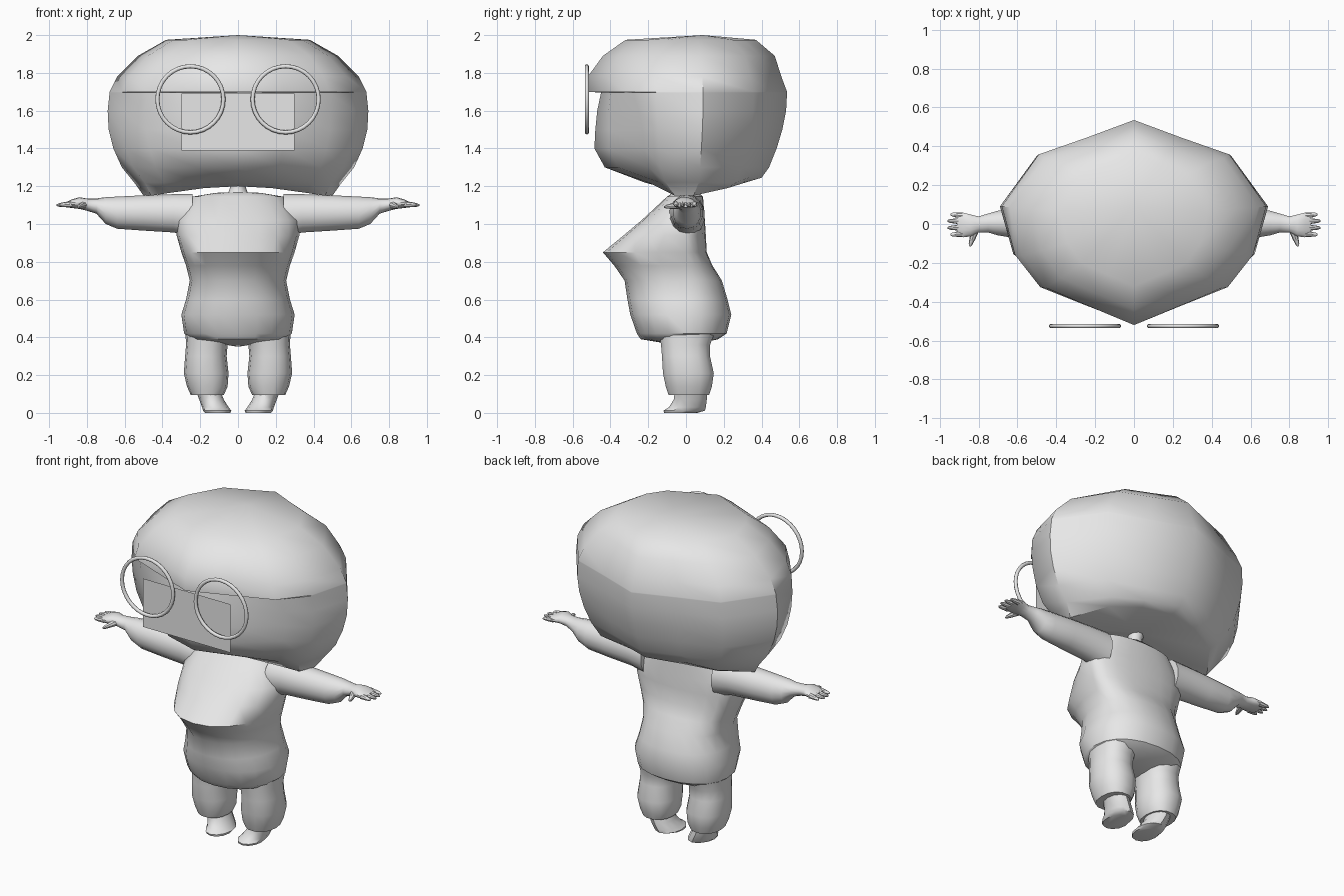
import bpy, bmesh, math
from mathutils import Vector

if "Cube" in bpy.data.objects:
    bpy.data.objects.remove(bpy.data.objects["Cube"])

grey = bpy.data.materials.new("plain grey")
grey.diffuse_color = (0.8, 0.8, 0.8, 1)
grey.use_nodes = True
grey.node_tree.nodes["Principled BSDF"].inputs["Base Color"].default_value = grey.diffuse_color


def make(name, bm, angle=40):
    bmesh.ops.recalc_face_normals(bm, faces=bm.faces)
    me = bpy.data.meshes.new(name)
    bm.to_mesh(me)
    bm.free()
    ob = bpy.data.objects.new(name, me)
    bpy.context.collection.objects.link(ob)
    me.materials.append(grey)
    bpy.ops.object.select_all(action='DESELECT')
    ob.select_set(True)
    bpy.context.view_layer.objects.active = ob
    bpy.ops.object.shade_smooth_by_angle(angle=math.radians(angle))
    return ob


def loft(name, rings, start=None, end=None, angle=40, mirror=False):
    """Skin closed rings; optional pole points close the two ends."""
    bm = bmesh.new()
    vs = [[bm.verts.new(p) for p in r] for r in rings]
    n = len(vs[0])
    for a, b in zip(vs, vs[1:]):
        for i in range(n):
            j = (i + 1) % n
            bm.faces.new((a[i], a[j], b[j], b[i]))
    for ring, pole in ((vs[0], start), (vs[-1], end)):
        if pole is None:
            bm.faces.new(ring)
        else:
            c = bm.verts.new(pole)
            for i in range(n):
                bm.faces.new((ring[i], ring[(i + 1) % n], c))
    if mirror:
        g = bmesh.ops.duplicate(bm, geom=bm.verts[:] + bm.edges[:] + bm.faces[:])
        for v in g["geom"]:
            if isinstance(v, bmesh.types.BMVert):
                v.co.x *= -1
    return make(name, bm, angle)


def oval(n, a0, a1, b0, b1, ca=None, cb=None, p=2.0):
    """Oval in two axes between the given limits, with its own centre."""
    ca = (a0 + a1) / 2 if ca is None else ca
    cb = (b0 + b1) / 2 if cb is None else cb
    out = []
    for i in range(n):
        t = 2 * math.pi * i / n
        c, s = math.cos(t), math.sin(t)
        c = math.copysign(abs(c) ** (2 / p), c)
        s = math.copysign(abs(s) ** (2 / p), s)
        out.append((ca + c * ((a1 - ca) if c > 0 else (ca - a0)),
                    cb + s * ((b1 - cb) if s > 0 else (cb - b0))))
    return out


# Head: faceted hair shell, face recessed below the brow
SHAPE = [(0, -1), (.36, -.815), (.71, -.63), (.9, -.31), (1, .17), (.72, .67), (.36, .83), (0, 1)]
LEVELS = [  # z, half width, front y, back y, recessed front ys
    (1.975, .38, -.32, .37, None),
    (1.89, .53, -.44, .47, None),
    (1.78, .64, -.52, .505, None),
    (1.70, .68, -.515, .535, None),
    (1.695, .68, -.515, .535, (-.45, -.40, -.28)),
    (1.60, .69, -.50, .53, (-.47, -.41, -.25)),
    (1.50, .685, -.48, .51, (-.48, -.41, -.23)),
    (1.40, .66, -.47, .48, (-.485, -.41, -.22)),
    (1.30, .615, -.44, .44, (-.43, -.36, -.20)),
    (1.22, .55, -.35, .40, (-.22, -.20, -.14)),
]


def both_sides(half):
    return half + [(-x, y, z) for x, y, z in half[-2:0:-1]]


rings = []
for z, w, f, b, face in LEVELS:
    half = []
    for i, (u, v) in enumerate(SHAPE):
        y = -v * f if v < 0 else v * b
        if face and i < 3:
            y = face[i]
        half.append((u * w, y, z + (.025 if z < 1.25 and i > 5 else 0)))
    rings.append(both_sides(half))
rings.append(both_sides([(0, -.10, 1.20), (.18, -.11, 1.19), (.36, -.09, 1.165), (.46, -.06, 1.15),
                         (.50, .04, 1.15), (.37, .22, 1.19), (.19, .30, 1.215), (0, .33, 1.225)]))
loft("head", rings, (0, .09, 2.0), (0, .05, 1.23), 45)

# Face plate
bm = bmesh.new()
bm.faces.new([bm.verts.new(p) for p in ((-.3, -.50, 1.39), (.3, -.50, 1.39), (.3, -.50, 1.69), (-.3, -.50, 1.69))])
make("face_plate", bm)

# Glasses rims
for side in (-1, 1):
    bpy.ops.mesh.primitive_torus_add(major_radius=.175, minor_radius=.011, major_segments=32,
                                     minor_segments=8, location=(side * .252, -.525, 1.66),
                                     rotation=(math.pi / 2, 0, 0))
    rim = bpy.context.object
    rim.name = "glasses_rim"
    rim.data.materials.append(grey)
    bpy.ops.object.shade_smooth_by_angle(angle=math.radians(60))

# Neck
loft("neck", [[(x, y, z) for x, y in oval(10, -r, r, -r + .01, r + .01)]
              for z, r in ((1.12, .08), (1.17, .05), (1.20, .04), (1.25, .055))])

# Torso: slanted chest, waist and wide hips
TORSO = [(1.165, .12, -.07, .07), (1.145, .24, -.10, .09), (1.02, .325, -.235, .10),
         (.94, .325, -.33, .105), (.85, .30, -.44, .11), (.78, .275, -.38, .14),
         (.70, .255, -.325, .19), (.60, .275, -.31, .22), (.52, .30, -.295, .24),
         (.42, .285, -.26, .215), (.39, .25, -.24, .17)]
loft("torso", [[(x, y, z) for x, y in oval(20, -w, w, f, b, cb=0, p=2.2)] for z, w, f, b in TORSO],
     (0, 0, 1.17), (0, 0, .35), 40)

# Legs with baggy cuffs
LEGS = [(.46, .03, .28, -.15, .17), (.36, .055, .275, -.135, .13), (.30, .06, .28, -.13, .13),
        (.21, .05, .287, -.125, .15), (.14, .055, .27, -.11, .14), (.095, .075, .25, -.095, .125)]
loft("legs", [[(x, y, z) for x, y in oval(14, a, b, c, d, p=2.3)] for z, a, b, c, d in LEGS],
     mirror=True)

# Ankles and feet, toes turned forward and inward
FEET = [(.11, .09, .22, -.06, .11), (.07, .075, .205, -.065, .11), (.03, .05, .19, -.09, .105),
        (.012, .035, .185, -.12, .10), (0, .04, .175, -.115, .06)]
loft("feet", [[(x, y, z) for x, y in oval(12, a, b, c, d)] for z, a, b, c, d in FEET], mirror=True)

# Arms with sleeves, wrists and palms
ARMS = [(.24, .93, 1.16, -.09, .10), (.34, .955, 1.158, -.085, .095), (.50, .965, 1.152, -.08, .09),
        (.64, .975, 1.145, -.07, .08), (.70, 1.0, 1.142, -.06, .07), (.75, 1.055, 1.135, -.045, .055),
        (.80, 1.07, 1.135, -.045, .04), (.84, 1.08, 1.142, -.065, .05), (.88, 1.085, 1.13, -.07, .06),
        (.91, 1.088, 1.115, -.06, .055)]
loft("arms", [[(x, y, z) for z, y in oval(14, a, b, c, d)] for x, a, b, c, d in ARMS], mirror=True)


# Fingers and thumbs
def digit(name, a, b, r0, r1):
    a, b = Vector(a), Vector(b)
    d = (b - a).normalized()
    side = Vector((-d.y, d.x, 0))
    up = Vector((0, 0, 1))
    rings = []
    for t, k in ((0, 1), (.5, .95), (.85, .8), (1, .4)):
        r = (r0 + (r1 - r0) * t) * k
        c = a.lerp(b, t)
        rings.append([c + side * x + up * z for x, z in oval(8, -r, r, -r, r)])
    loft(name, rings, mirror=True)


for y0, y1, tip in ((-.05, -.055, .945), (-.018, -.02, .96), (.014, .016, .96), (.042, .05, .945)):
    digit("fingers", (.88, y0, 1.105), (tip, y1, 1.10), .017, .011)
digit("thumbs", (.82, -.04, 1.10), (.845, -.115, 1.09), .02, .011)
